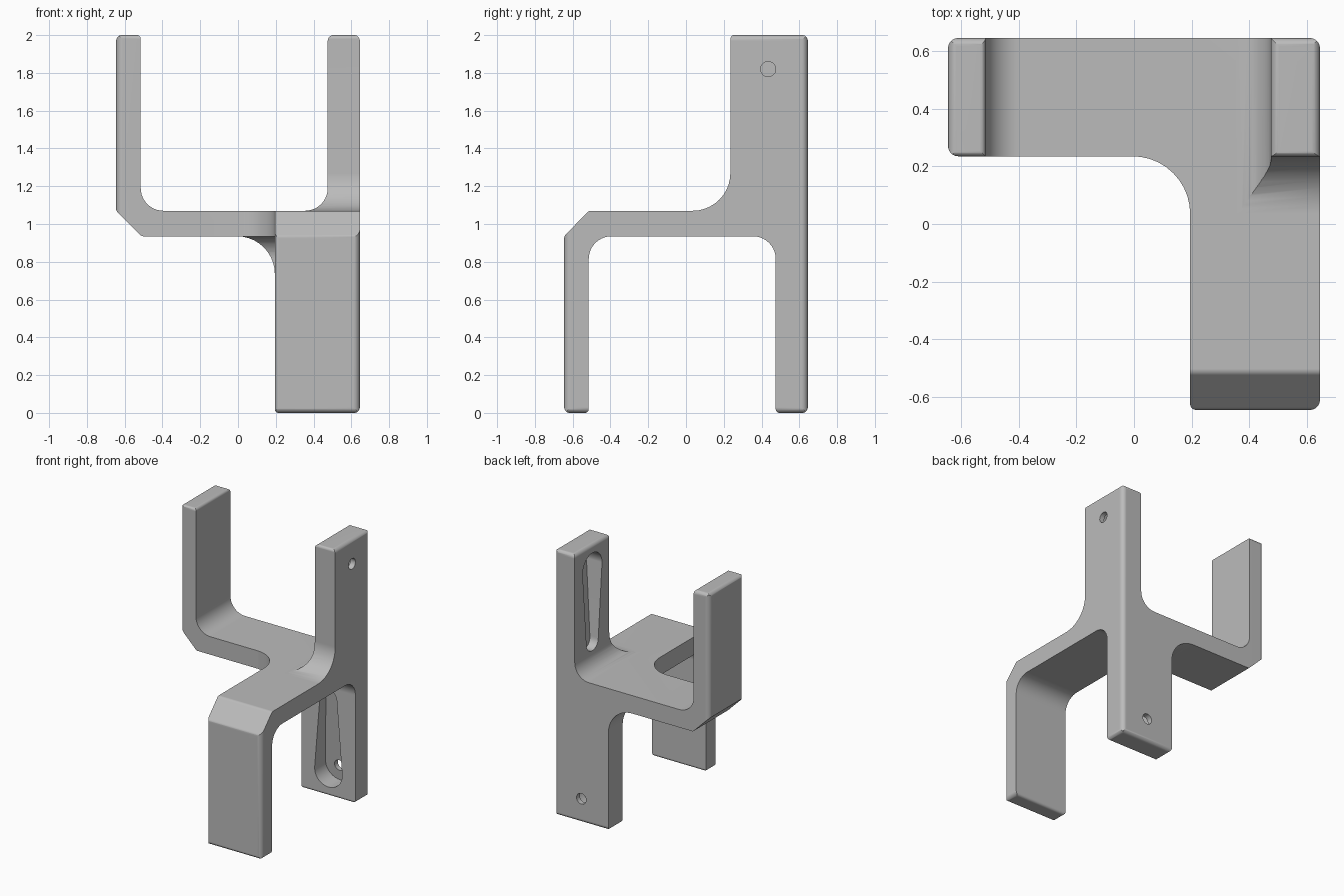
import bpy, bmesh, math
from mathutils import Vector

cube = bpy.data.objects.get("Cube")
if cube:
    bpy.data.objects.remove(cube, do_unlink=True)

OUT = 0.645               # half width of the whole bracket
PLATE = (0.935, 1.07)     # underside and top of the plate
SEG = 10


def rounded(corners):
    """Outline with an arc of its own radius at each (a, b, radius) corner."""
    pts = []
    for i, (a, b, r) in enumerate(corners):
        p = Vector((a, b))
        u = (Vector(corners[i - 1][:2]) - p).normalized()
        v = (Vector(corners[(i + 1) % len(corners)][:2]) - p).normalized()
        half = u.angle(v) / 2
        c = p + (u + v).normalized() * (r / math.sin(half))
        s, e = p + u * (r / math.tan(half)) - c, p + v * (r / math.tan(half)) - c
        sweep = math.pi - 2 * half
        for k in range(SEG + 1):
            t = k / SEG
            q = c + (s * math.sin((1 - t) * sweep) + e * math.sin(t * sweep)) / math.sin(sweep)
            pts.append((round(q.x, 4), round(q.y, 4)))
    return pts


def prism(name, pts, axis, near, far):
    """Extrude an outline along an axis; far may be a function of the point."""
    bm = bmesh.new()

    def place(p, d):
        co = list(p)
        co.insert(axis, d)
        return bm.verts.new(co)

    a = [place(p, near) for p in pts]
    b = [place(p, far(p) if callable(far) else far) for p in pts]
    bm.faces.new(a)
    bm.faces.new(b)
    for i in range(len(pts)):
        j = (i + 1) % len(pts)
        bm.faces.new((a[i], a[j], b[j], b[i]))
    bmesh.ops.recalc_face_normals(bm, faces=bm.faces)
    me = bpy.data.meshes.new(name)
    bm.to_mesh(me)
    bm.free()
    ob = bpy.data.objects.new(name, me)
    bpy.context.collection.objects.link(ob)
    return ob


def combine(ob, other, operation):
    other.hide_render = True
    mod = ob.modifiers.new(other.name, 'BOOLEAN')
    mod.operation, mod.solver, mod.object = operation, 'EXACT', other
    bpy.context.view_layer.objects.active = ob
    bpy.ops.object.modifier_apply(modifier=mod.name)
    bpy.data.objects.remove(other, do_unlink=True)


def circle(a, b, r, n=24):
    return [(a + r * math.cos(math.tau * i / n), b + r * math.sin(math.tau * i / n))
            for i in range(n)]


def teardrop(a, wide, narrow, r_wide=0.115, r_narrow=0.07, n=16):
    """Outline of a slot with a wide and a narrow round end."""
    up = 1 if wide > narrow else -1
    pts = []
    for z, r, d in ((wide, r_wide, up), (narrow, r_narrow, -up)):
        arc = [(a + r * math.cos(math.pi * k / n) * d, z + r * math.sin(math.pi * k / n) * d)
               for k in range(n + 1)]
        pts += arc
    return pts


low, top = PLATE

# front outline: two raised arms on a plate, one leg below
front = rounded([
    (-OUT, 2, .03), (-.515, 2, .02), (-.515, top, .12), (.475, top, .12),
    (.475, 2, .03), (OUT, 2, .03), (OUT, 0, .03), (.195, 0, .02),
    (.195, low, .2), (-.51, low, .02), (-OUT, top, .02)])

# side outline: two legs below the plate, one raised arm
side = rounded([
    (-OUT, low, .03), (-.515, top, .03), (.235, top, .2), (.235, 2, .02),
    (OUT, 2, .03), (OUT, 0, .03), (.475, 0, .02), (.475, low, .12),
    (-.515, low, .12), (-.515, 0, .02), (-OUT, 0, .03)])

# plan outline: corner-shaped plate
plan = rounded([
    (-OUT, OUT, .035), (OUT, OUT, .035), (OUT, -OUT, .035),
    (.195, -OUT, .02), (.195, .235, .2), (-OUT, .235, .035)])

# the bracket is the volume shared by the three outlines
bracket = prism("bracket", front, 1, -1, 1)
combine(bracket, prism("side_cutter", side, 0, -1, 1), 'INTERSECT')
combine(bracket, prism("plan_cutter", plan, 2, -.5, 2.5), 'INTERSECT')

# slot with a sloping floor and a screw hole, in the arm and in the back leg
for part, axis, centre, wide, narrow in (
        ("arm", 0, .435, 1.82, 1.27), ("leg", 1, .42, .18, .73)):
    def floor(p, w=wide, n=narrow):
        return .475 + .13 - .06 * (p[1] - w) / (n - w)
    combine(bracket, prism(part + "_slot", teardrop(centre, wide, narrow), axis, .3, floor),
            'DIFFERENCE')
    combine(bracket, prism(part + "_hole", circle(centre, wide, .04), axis, .55, .8),
            'DIFFERENCE')

# tidy the mesh
bm = bmesh.new()
bm.from_mesh(bracket.data)
bmesh.ops.remove_doubles(bm, verts=bm.verts, dist=0.0001)
bm.to_mesh(bracket.data)
bm.free()

# single grey material
grey = bpy.data.materials.new("plain_grey")
grey.use_nodes = True
colour = (0.5, 0.5, 0.5, 1)
grey.diffuse_color = colour
grey.node_tree.nodes["Principled BSDF"].inputs["Base Color"].default_value = colour
bracket.data.materials.clear()
bracket.data.materials.append(grey)
for face in bracket.data.polygons:
    face.material_index = 0

# smooth fillets, sharp edges
for ob in bpy.context.selected_objects:
    ob.select_set(False)
bracket.select_set(True)
bpy.context.view_layer.objects.active = bracket
bpy.ops.object.shade_smooth_by_angle(angle=math.radians(30))
weighted = bracket.modifiers.new("weighted_normals", 'WEIGHTED_NORMAL')
weighted.keep_sharp = True
